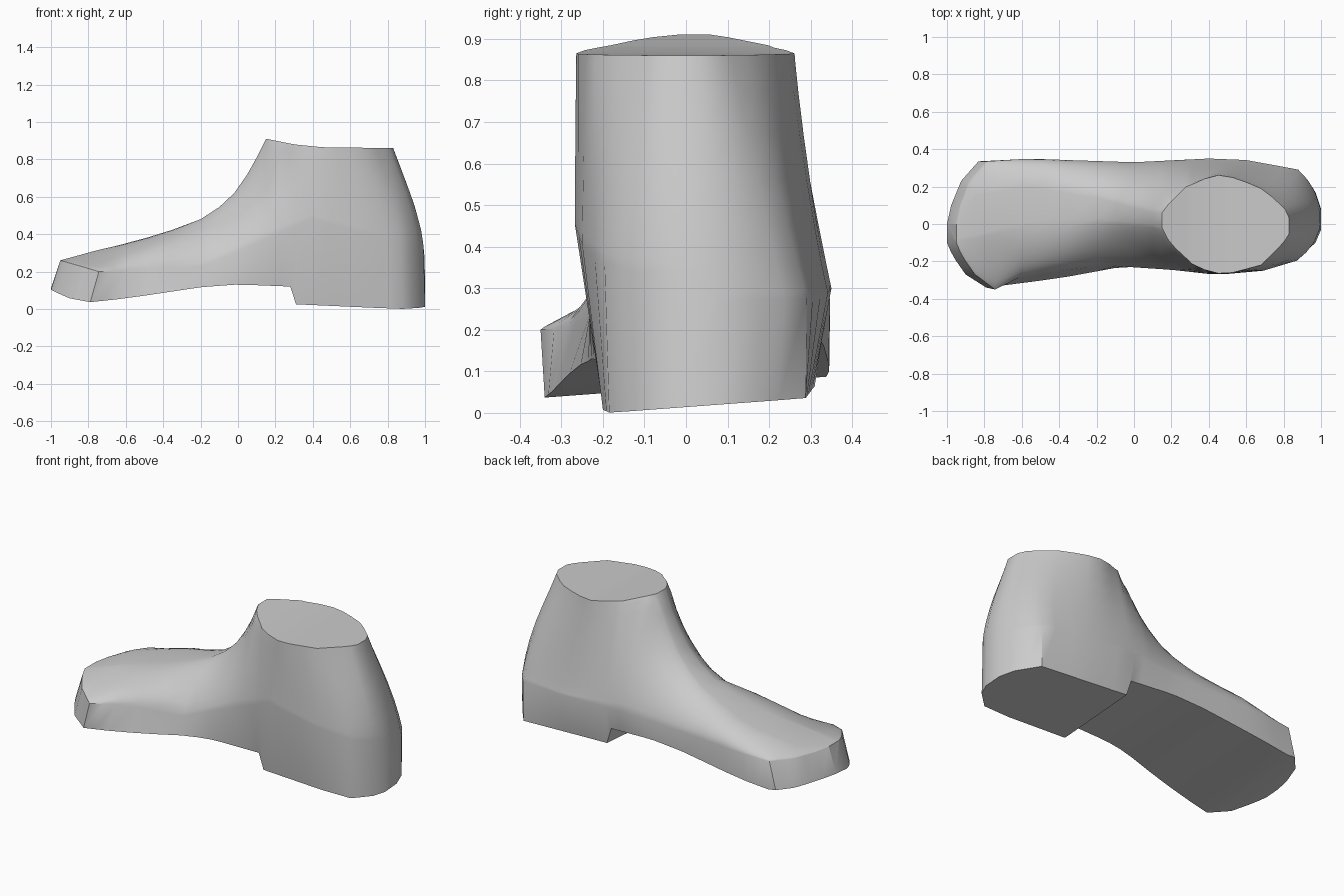
import bpy, bmesh, math

cube = bpy.data.objects.get("Cube")
if cube:
    bpy.data.objects.remove(cube, do_unlink=True)


def clamp(v):
    return max(0.0, min(1.0, v))


def sample(profile, u):
    """Linear value of a profile of (position, value) points."""
    if u <= profile[0][0]:
        return profile[0][1]
    for (a, va), (b, vb) in zip(profile, profile[1:]):
        if u <= b:
            return va + (vb - va) * (u - a) / (b - a)
    return profile[-1][1]


# Height profiles along the foot, toe to heel
sole_z = [(-1, .11), (-.9, .077), (-.79, .062), (-.6, .08), (-.4, .108), (-.2, .135), (0, .148),
          (.28, .135), (.31, .04), (.89, .014), (1, .014)]
top_z = [(-1, .26), (-.8, .315), (-.6, .36), (-.4, .405), (-.2, .48), (-.1, .545), (-.02, .62),
         (.05, .72), (.1, .81), (.15, .91), (.3, .88), (.5, .865), (1, .86)]

# Each side: sole edge, widest line, its height, top edge and roundness
right_side = dict(
    sole=[(-1, -.1), (-.97, -.17), (-.9, -.27), (-.79, -.34), (-.4, -.29), (-.1, -.235),
          (.3, -.2), (.7, -.2), (.88, -.185), (.97, -.1), (1, -.03)],
    wide=[(-1, -.1), (-.97, -.17), (-.9, -.27), (-.79, -.35), (-.65, -.285), (-.4, -.255),
          (-.1, -.225), (.2, -.245), (.45, -.272), (.7, -.25), (.9, -.19), (.97, -.1), (1, -.03)],
    height=[(-1, .26), (-.79, .2), (-.2, .225), (.4, .48), (1, .33)],
    top=[(-1, -.08), (-.9, -.06), (-.6, .02), (-.2, .03), (.1, 0), (.15, -.02), (.19, -.1),
         (.33, -.23), (.54, -.272), (.8, -.22), (.96, -.1), (1, -.05)],
    power=[(-.8, 1.7), (-.6, 1.1), (-.35, 1.1), (-.15, 1.5), (.3, 1.6), (.6, 1.8)])
left_side = dict(
    sole=[(-1, 0), (-.98, .1), (-.93, .23), (-.84, .335), (-.6, .347), (0, .325),
          (.4, .305), (.88, .288), (.97, .17), (1, .08)],
    wide=[(-1, 0), (-.98, .1), (-.93, .23), (-.84, .335), (-.6, .35), (0, .33), (.4, .35),
          (.6, .342), (.75, .315), (.9, .287), (.97, .17), (1, .08)],
    height=[(-1, .26), (-.84, .255), (-.5, .27), (.4, .3), (1, .27)],
    top=[(-1, -.02), (-.9, .15), (-.6, .2), (-.2, .14), (.1, .06), (.15, .06), (.18, .1),
         (.28, .2), (.47, .265), (.63, .245), (.83, .18), (.97, .08), (1, .03)],
    power=[(-.8, 1.3), (-.5, 1), (-.2, 1.3), (.2, 1.6), (.5, 2.3), (1, 2)])
heel_lean = [(.25, 0), (.4, .015), (.55, .055), (.65, .09), (.75, .13), (.86, .17)]

stations = [-1, -.98, -.955, -.93, -.9, -.87, -.84, -.79, -.72, -.65, -.5, -.35, -.2, -.1, -.02,
            .05, .1, .15, .18, .22, .28, .31, .4, .5, .6, .7, .8, .88, .93, .97, 1]
STEPS = 8


def side_points(side, u):
    """Points of one side of a section, from the sole edge to the top."""
    s = {name: sample(profile, u) for name, profile in side.items()}
    base, top = sample(sole_z, u), sample(top_z, u)
    points = [(s["sole"], base + .074 * s["sole"])]
    for i in range(STEPS + 1):
        a = math.pi / 2 * i / STEPS
        c, h = clamp(math.cos(a)) ** s["power"], math.sin(a) ** s["power"]
        points.append((s["top"] + (s["wide"] - s["top"]) * c,
                       s["height"] + (top - s["height"]) * h))
    return points


def section(u):
    """Closed section with the toe wall and the heel leaning inward."""
    base = sample(sole_z, u)
    points = side_points(right_side, u) + side_points(left_side, u)[::-1]
    result = []
    for y, z in points:
        x = u + .05 * clamp((z - base) / .15) * clamp((-.4 - u) / .3)
        x -= sample(heel_lean, z) * clamp((u - .3) / .7)
        result.append((x, y, z))
    return result


# Loft the sections into one closed body
bm = bmesh.new()
rings = [[bm.verts.new(p) for p in section(u)] for u in stations]
count = len(rings[0])
for a, b in zip(rings, rings[1:]):
    for i in range(count):
        j = (i + 1) % count
        bm.faces.new((a[i], a[j], b[j], b[i]))
bm.faces.new(rings[0])
bm.faces.new(rings[-1][::-1])
bmesh.ops.remove_doubles(bm, verts=bm.verts, dist=.0005)
bmesh.ops.recalc_face_normals(bm, faces=bm.faces)
mesh = bpy.data.meshes.new("ankle_boot")
bm.to_mesh(mesh)
bm.free()

grey = bpy.data.materials.new("plain_grey")
grey.use_nodes = True
colour = (.6, .6, .6, 1)
grey.diffuse_color = colour
grey.node_tree.nodes["Principled BSDF"].inputs["Base Color"].default_value = colour
mesh.materials.append(grey)

boot = bpy.data.objects.new("ankle_boot", mesh)
bpy.context.collection.objects.link(boot)
bpy.ops.object.select_all(action="DESELECT")
boot.select_set(True)
bpy.context.view_layer.objects.active = boot
bpy.ops.object.shade_smooth_by_angle(angle=math.radians(35))
